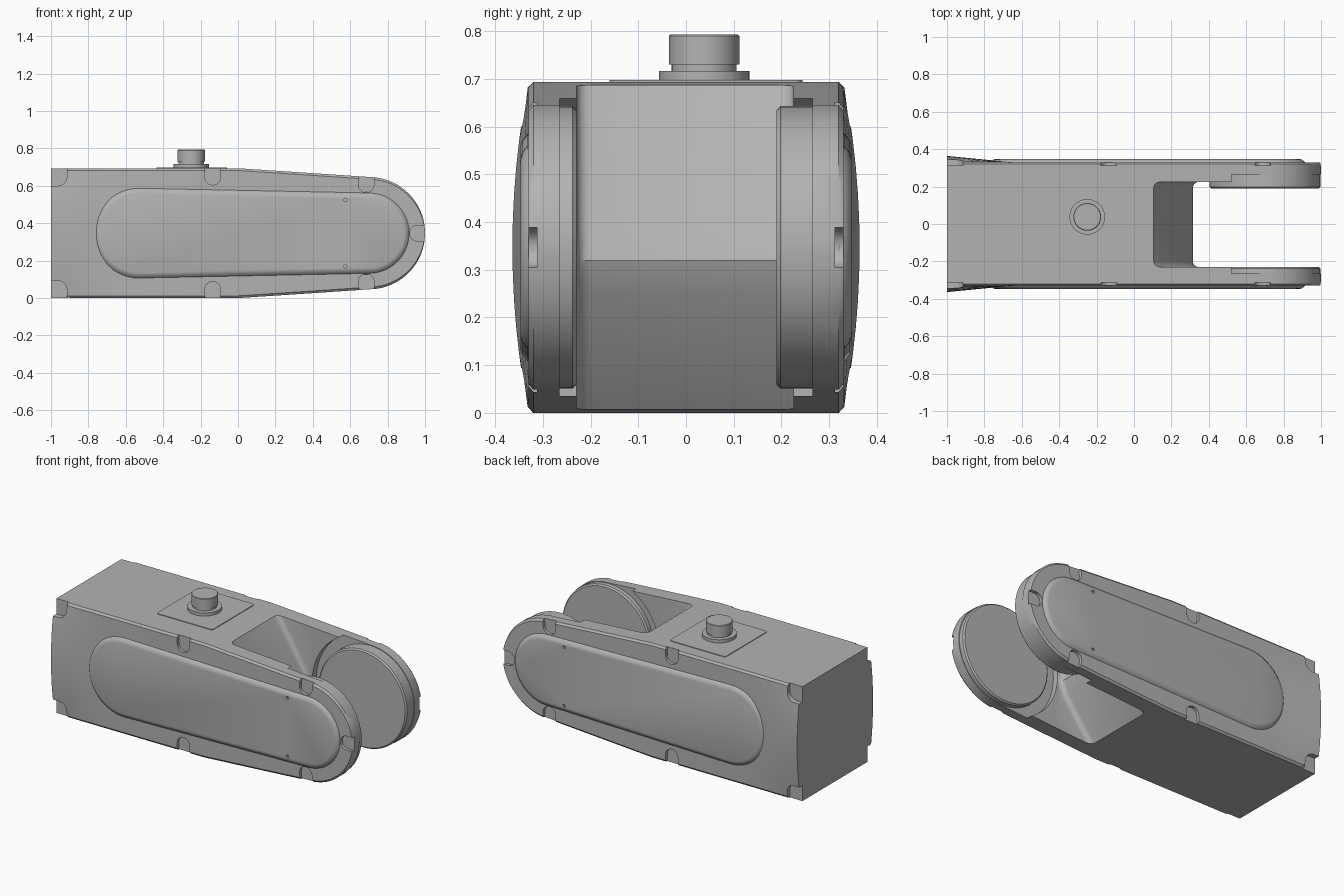
import bpy, bmesh, math
from mathutils import Vector

if "Cube" in bpy.data.objects:
    bpy.data.objects.remove(bpy.data.objects["Cube"], do_unlink=True)

GREY = (0.45, 0.45, 0.45, 1)
mat = bpy.data.materials.new("plain grey")
mat.use_nodes = True
mat.diffuse_color = GREY
mat.node_tree.nodes["Principled BSDF"].inputs["Base Color"].default_value = GREY

MID = 0.347      # half height and centre height
HUB = 0.70       # centre of the rounded end
HUB_R = 0.30
SIDE = 0.33      # half width of the body


def finish(name, bm):
    bmesh.ops.recalc_face_normals(bm, faces=bm.faces)
    mesh = bpy.data.meshes.new(name)
    bm.to_mesh(mesh)
    bm.free()
    ob = bpy.data.objects.new(name, mesh)
    bpy.context.collection.objects.link(ob)
    mesh.materials.append(mat)
    return ob


def activate(ob):
    bpy.ops.object.select_all(action='DESELECT')
    ob.select_set(True)
    bpy.context.view_layer.objects.active = ob


def smooth(ob, angle=28):
    activate(ob)
    bpy.ops.object.shade_smooth_by_angle(angle=math.radians(angle))


def cut(ob, cutter):
    mod = ob.modifiers.new("cut", 'BOOLEAN')
    mod.operation = 'DIFFERENCE'
    mod.solver = 'EXACT'
    mod.object = cutter
    activate(ob)
    bpy.ops.object.modifier_apply(modifier=mod.name)
    bpy.data.objects.remove(cutter, do_unlink=True)


def loft(bm, rings):
    """Skin closed rings of equal length and cap both ends."""
    rows = [[bm.verts.new(p) for p in ring] for ring in rings]
    n = len(rows[0])
    for a, b in zip(rows, rows[1:]):
        for i in range(n):
            j = (i + 1) % n
            bm.faces.new((a[i], a[j], b[j], b[i]))
    bm.faces.new(rows[0])
    bm.faces.new(rows[-1])


def hull(c1, r1, c2, r2, n=24):
    """Outline around two circles, as x-z pairs."""
    d = Vector(c2) - Vector(c1)
    a = math.acos((r1 - r2) / d.length)
    base = math.atan2(d.y, d.x)
    pts = []
    for c, r, start, end in ((c2, r2, -a, a), (c1, r1, a, 2 * math.pi - a)):
        for i in range(n + 1):
            t = base + start + (end - start) * i / n
            pts.append((c[0] + r * math.cos(t), c[1] + r * math.sin(t)))
    return pts


def circle(c, r, n=64):
    return [(c[0] + r * math.cos(2 * math.pi * i / n),
             c[1] + r * math.sin(2 * math.pi * i / n)) for i in range(n)]


def prism(name, levels):
    """Stack of x-z outlines, each at its own y."""
    bm = bmesh.new()
    loft(bm, [[(x, y, z) for x, z in pts] for pts, y in levels])
    return finish(name, bm)


# Body: cross-sections swept along x, flared sides at the square end
def half_height(x):
    knee = HUB + 0.02
    if x < 0:
        return MID
    if x < knee:
        return MID - (MID - HUB_R) * x / knee
    return math.sqrt(max(HUB_R ** 2 - (x - HUB) ** 2, 0.0001))


def section(x):
    h = half_height(x)
    inner = max(h - 0.012, h * 0.5)
    flare = max(0, (-0.65 - x) / 0.35) * 0.034
    side = []
    for i in range(13):
        z = inner * (i / 6 - 1)
        side.append((SIDE + flare * (1 - (z / MID) ** 2), z))
    side = [(SIDE - 0.01, -h)] + side + [(SIDE - 0.01, h)]
    ring = side + [(-y, z) for y, z in reversed(side)]
    return [(x, y, MID + z) for y, z in ring]


stations = [-1, -0.9, -0.8, -0.65, 0, 0.35]
stations += [HUB + HUB_R * math.cos(math.radians(84 - 3.5 * i)) for i in range(24)]
stations.append(1.0)
bm = bmesh.new()
loft(bm, [section(x) for x in stations])
body = finish("fork_body", bm)

# Fork slot with a wedge-shaped web and rounded inner corners
web = [(0.035, 0.8), (0.29, 0.39), (0.315, 0.32), (0.29, 0.25),
       (0.024, -0.1), (1.2, -0.1), (1.2, 0.8)]
slot = prism("slot_cutter", [(web, -0.23), (web, 0.225)])
bm = bmesh.new()
bm.from_mesh(slot.data)
corners = [e for e in bm.edges
           if all(v.co.x < 0.4 for v in e.verts)
           and abs(e.verts[0].co.y - e.verts[1].co.y) < 0.01]
bmesh.ops.bevel(bm, geom=corners, offset=0.03, segments=4, profile=0.5,
                affect='EDGES')
bm.to_mesh(slot.data)
bm.free()
cut(body, slot)

# Relief around the hub discs
relief = hull((HUB, MID), 0.36, (HUB + 0.2, MID), 0.36)
cut(body, prism("relief_cutter", [(relief, -0.265), (relief, 0.265)]))

# Screw pockets open towards the outline, on both sides
pockets = [((0.96, MID), 0.042, (1.1, MID), 0.042)]
for s in (-1, 1):
    pockets += [
        ((-0.965, MID + s * 0.303), 0.05, (-1.05, MID + s * 0.388), 0.135),
        ((-0.135, MID + s * 0.3), 0.042, (-0.135, MID + s * 0.45), 0.042),
        ((0.685, MID + s * 0.26), 0.042, (0.70, MID + s * 0.42), 0.042)]
for s in (-1, 1):
    for p in pockets:
        pts = hull(*p, n=12)
        cut(body, prism("pocket_cutter", [(pts, s * 0.312), (pts, s * 0.5)]))
smooth(body)

# Raised side covers with sloped rims and two pin holes each
left_c, right_c = (-0.53, MID), (HUB, MID)
for s, label in ((-1, "right"), (1, "left")):
    outline = [hull(left_c, 0.245 - k, right_c, 0.22 - k)
               for k in (0, 0.006, 0.022, 0.032)]
    depths = (0.32, 0.332, 0.344, 0.347)
    cover = prism(label + "_side_cover",
                  [(o, s * y) for o, y in zip(outline, depths)])
    for t in (-1, 1):
        pts = circle((0.575, MID + t * 0.178), 0.009, 12)
        cut(cover, prism("pin_cutter", [(pts, s * 0.335), (pts, s * 0.4)]))
    smooth(cover, 35)

# Hub discs on the inside of each fork arm
for label, inner, outer in (("left", 0.19, 0.31), ("right", -0.23, -0.31)):
    step = math.copysign(0.008, outer)
    disc = prism(label + "_hub_disc",
                 [(circle((HUB, MID), 0.288), inner),
                  (circle((HUB, MID), 0.296), inner + step),
                  (circle((HUB, MID), 0.296), outer)])
    smooth(disc)

# Top mounting plate with rounded corners
TOP = 2 * MID
bm = bmesh.new()
bmesh.ops.create_cube(bm, size=1)
for v in bm.verts:
    v.co = (-0.247 + v.co.x * 0.375, 0.042 + v.co.y * 0.405, TOP + v.co.z * 0.008)
upright = [e for e in bm.edges if abs(e.verts[0].co.z - e.verts[1].co.z) > 0.001]
bmesh.ops.bevel(bm, geom=upright, offset=0.015, segments=4, profile=0.5,
                affect='EDGES')
finish("top_plate", bm)

# Connector: flange, neck and cap as one turned shape
profile = [(0.095, TOP - 0.005), (0.095, 0.717), (0.068, 0.717), (0.068, 0.73),
           (0.074, 0.73), (0.074, 0.79), (0.071, 0.793)]
bm = bmesh.new()
loft(bm, [[(x, y, z) for x, y in circle((-0.25, 0.038), r, 48)]
          for r, z in profile])
smooth(finish("top_connector", bm))
